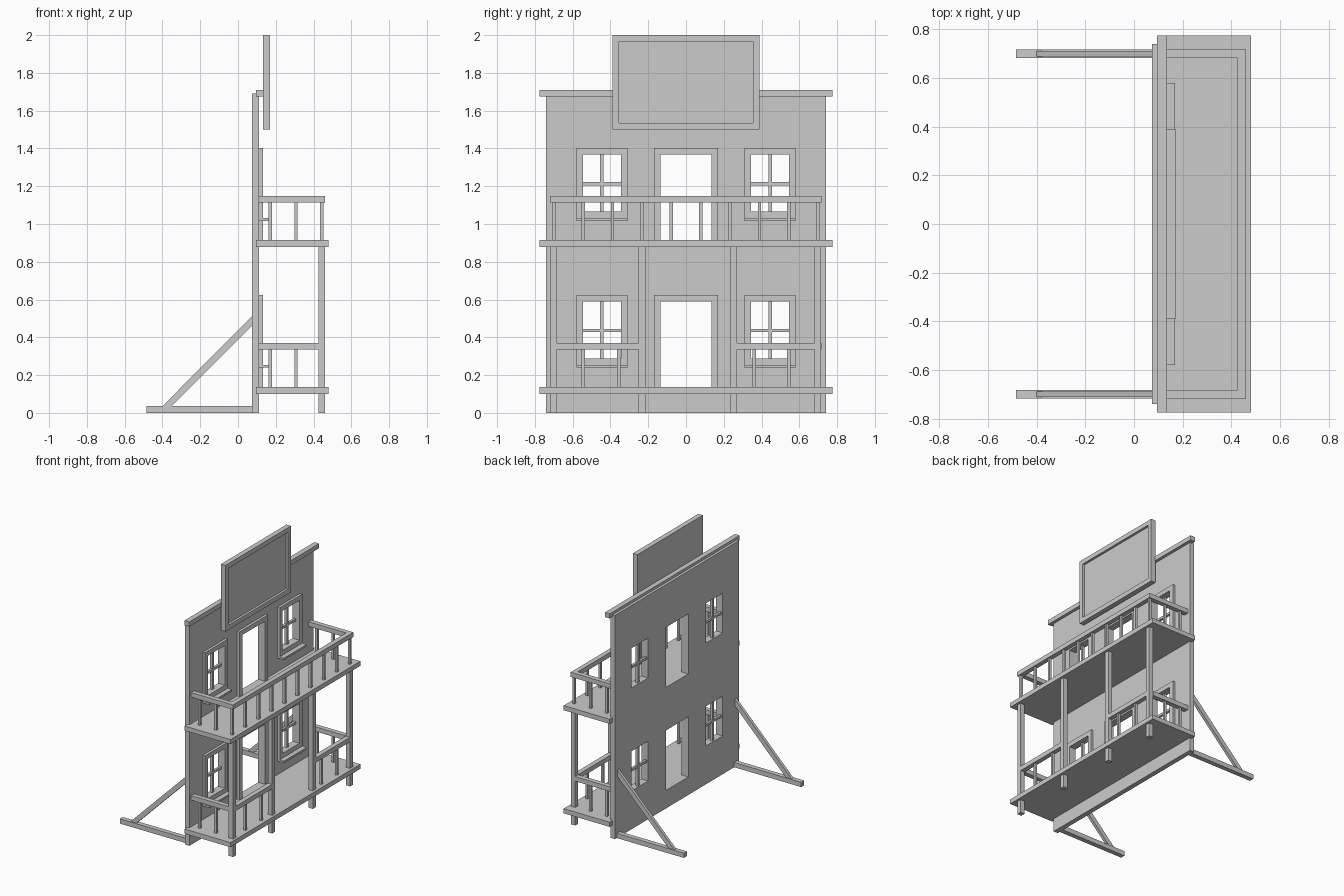
import bpy, bmesh
from mathutils import Vector

if "Cube" in bpy.data.objects:
    bpy.data.objects.remove(bpy.data.objects["Cube"])


def finish(name, bm):
    bmesh.ops.recalc_face_normals(bm, faces=bm.faces)
    me = bpy.data.meshes.new(name)
    bm.to_mesh(me)
    bm.free()
    ob = bpy.data.objects.new(name, me)
    bpy.context.collection.objects.link(ob)
    return ob


def boxes(name, items):
    """One object from boxes given as (x0, x1, y0, y1, z0, z1)."""
    bm = bmesh.new()
    for x0, x1, y0, y1, z0, z1 in items:
        vs = bmesh.ops.create_cube(bm, size=1)['verts']
        for v in vs:
            v.co = Vector((x0 + (v.co.x + .5) * (x1 - x0),
                           y0 + (v.co.y + .5) * (y1 - y0),
                           z0 + (v.co.z + .5) * (z1 - z0)))
    return finish(name, bm)


def prism(name, pts, y0, y1):
    """Extrude an x-z profile along y."""
    bm = bmesh.new()
    f = bm.faces.new([bm.verts.new((x, y0, z)) for x, z in pts])
    ext = bmesh.ops.extrude_face_region(bm, geom=[f])['geom']
    for v in ext:
        if isinstance(v, bmesh.types.BMVert):
            v.co.y = y1
    return finish(name, bm)


BACK, FACE = .075, .112          # wall planes
FLOORS = (.136, .914)            # walking surfaces of porch and balcony
WIN_Y = (-.445, .445)
DOOR = .134                      # door half width

# Facade wall: grid of quads with door and window openings left out
holes = []
for f in FLOORS:
    holes.append((-DOOR, DOOR, f, f + .453))
    holes += [(c - .1, c + .1, f + .153, f + .453) for c in WIN_Y]
ys = sorted({-.74, .74} | {round(v, 4) for h in holes for v in h[:2]})
zs = sorted({0, 1.69} | {round(v, 4) for h in holes for v in h[2:]})
bm = bmesh.new()
grid = [[bm.verts.new((BACK, y, z)) for z in zs] for y in ys]
for i in range(len(ys) - 1):
    for j in range(len(zs) - 1):
        cy, cz = (ys[i] + ys[i + 1]) / 2, (zs[j] + zs[j + 1]) / 2
        if not any(a < cy < b and c < cz < d for a, b, c, d in holes):
            bm.faces.new((grid[i][j], grid[i + 1][j], grid[i + 1][j + 1], grid[i][j + 1]))
ext = bmesh.ops.extrude_face_region(bm, geom=bm.faces[:])['geom']
for v in ext:
    if isinstance(v, bmesh.types.BMVert):
        v.co.x = FACE
bmesh.ops.delete(bm, geom=[v for v in bm.verts if not v.link_faces], context='VERTS')
finish("facade_wall", bm)

# Cornice
boxes("cornice", [(.095, .135, -.775, .775, 1.675, 1.71)])

# Sign board: recessed panel in a raised frame
boxes("sign_panel", [(.132, .152, -.355, .355, 1.535, 1.965)])
boxes("sign_frame", [(.132, .17, s * .3725 - .0175, s * .3725 + .0175, 1.5, 2.0) for s in (-1, 1)]
      + [(.132, .17, -.355, .355, z, z + .035) for z in (1.5, 1.965)])

for level, f in zip(("lower", "upper"), FLOORS):
    top = f + .453
    # Door frame
    boxes(level + "_door_frame", [
        (FACE, .132, -.17, -DOOR, f, top), (FACE, .132, DOOR, .17, f, top),
        (FACE, .132, -.17, .17, top, top + .035)])
    # Windows: frame, sill and cross bars
    for side, c in zip(("left", "right"), WIN_Y):
        n = f"{level}_{side}_window_"
        lo = f + .153
        boxes(n + "frame", [
            (FACE, .132, c - .135, c - .1, lo - .035, top),
            (FACE, .132, c + .1, c + .135, lo - .035, top),
            (FACE, .132, c - .135, c + .135, top, top + .035),
            (FACE, .132, c - .1, c + .1, lo - .035, lo)])
        boxes(n + "sill", [(FACE, .168, c - .135, c + .135, lo - .05, lo - .035)])
        boxes(n + "bars", [
            (.085, .103, c - .009, c + .009, lo, top),
            (.085, .103, c - .1, c + .1, f + .291, f + .309)])
    # Deck
    boxes(level + "_deck", [(.095, .48, -.775, .775, f - .035, f)])

# Porch posts, from the ground to the balcony
POSTS = (-.7, -.233, .252, .697)
for i, y in enumerate(POSTS):
    boxes(f"porch_post_{i + 1}", [(.425, .461, y - .018, y + .018, 0, .88)])


def balusters(name, points, z0, z1, r=.009):
    boxes(name, [(x - r, x + r, y - r, y + r, z0, z1) for x, y in points])


# Railings: porch is open in the middle, balcony runs all the way across
sides = [(x, s * .7) for x in (.17, .307) for s in (-1, 1)]
for level, f, h, runs, front in (
        ("porch", FLOORS[0], .2, ((-.682, -.251), (.27, .68)),
         [(.443, y) for y in (-.545, -.357, .361, .545)]),
        ("balcony", FLOORS[1], .2, ((-.72, .718),),
         [(.443, -.7 + i * 1.4 / 9) for i in range(10)])):
    boxes(level + "_handrail",
          [(.425, .461, a, b, f + h, f + h + .035) for a, b in runs]
          + [(FACE, .425, s * .7 - .018, s * .7 + .018, f + h, f + h + .035) for s in (-1, 1)])
    balusters(level + "_balusters", sides + front, f, f + h)

# Rear stage braces
for side, y in (("left", -.7), ("right", .7)):
    boxes(side + "_brace_foot", [(-.485, BACK, y - .018, y + .018, 0, .036)])
    prism(side + "_brace_strut", [(-.4, .036), (-.35, .036), (BACK, .462), (BACK, .512)],
          y - .011, y + .011)
